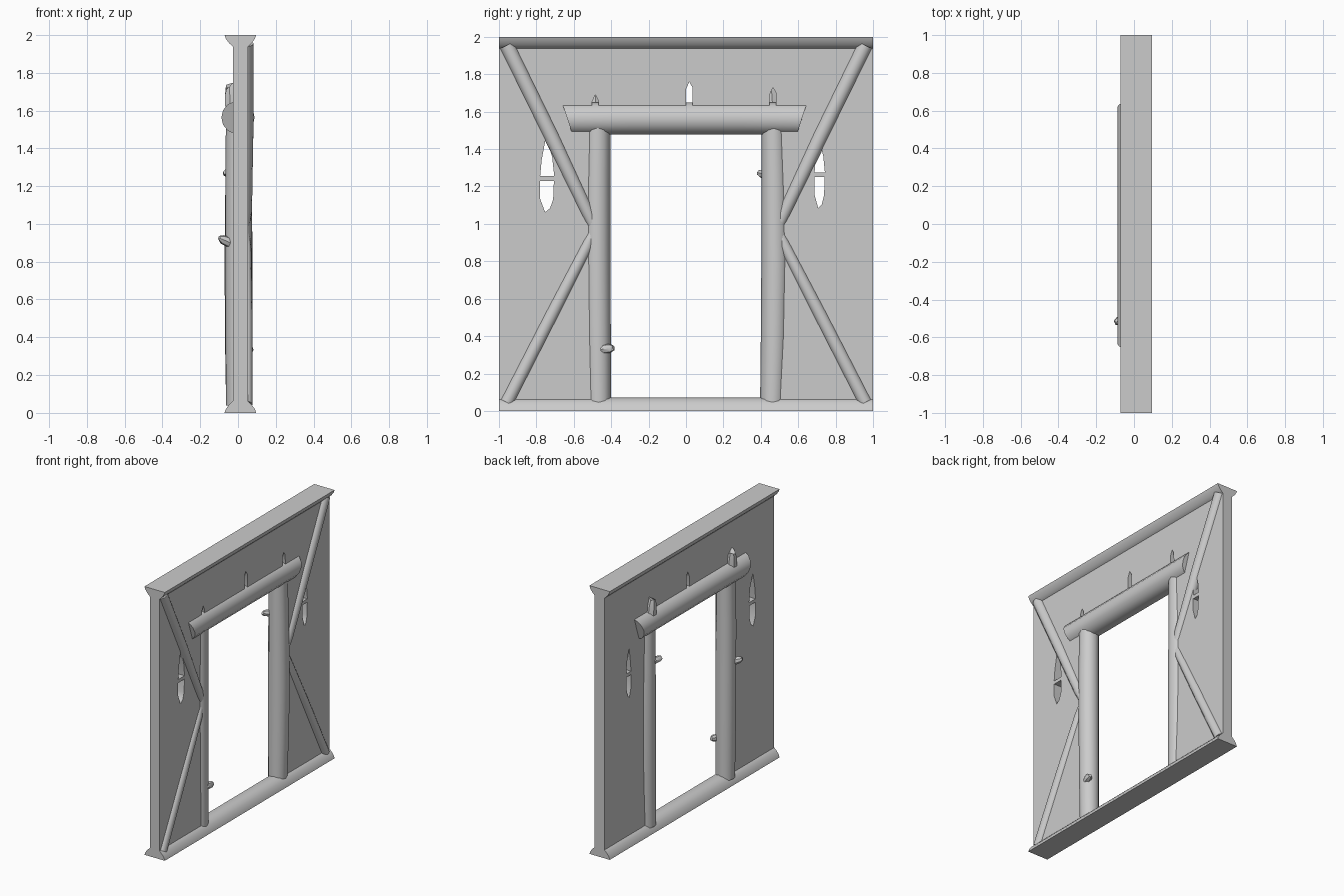
import bpy, bmesh, math, random
from mathutils import Vector

if "Cube" in bpy.data.objects:
    bpy.data.objects.remove(bpy.data.objects["Cube"])
random.seed(4)

GREY = bpy.data.materials.new("plain_grey")
GREY.diffuse_color = (0.6, 0.6, 0.6, 1)
GREY.use_nodes = True
GREY.node_tree.nodes["Principled BSDF"].inputs["Base Color"].default_value = GREY.diffuse_color


def finish(ob, angle=40):
    ob.data.materials.clear()
    ob.data.materials.append(GREY)
    bpy.ops.object.select_all(action='DESELECT')
    ob.select_set(True)
    bpy.context.view_layer.objects.active = ob
    bpy.ops.object.shade_smooth_by_angle(angle=math.radians(angle))


def log(name, path, sides=12, shear=0.0, jag=0.0):
    """Round log along path points (x, y, z, radius); shear slants the ends, jag chips the tip."""
    bm = bmesh.new()
    pts = [Vector(p[:3]) for p in path]
    d = (pts[-1] - pts[0]).normalized()
    u = Vector((1, 0, 0)) if abs(d.x) < 0.9 else Vector((0, 0, 1))
    u = (u - d * u.dot(d)).normalized()
    v = d.cross(u)
    rings = []
    for i, (c, p) in enumerate(zip(pts, path)):
        ring = []
        for k in range(sides):
            a = 2 * math.pi * k / sides
            off = (u * math.cos(a) + v * math.sin(a)) * p[3]
            co = c + off
            if shear and i in (0, len(path) - 1):
                co += d * off.z * shear * (-1 if i == 0 else 1)
            if jag and i == len(path) - 1:
                co += d * random.uniform(-jag, jag)
            ring.append(bm.verts.new(co))
        rings.append(ring)
    for a, b in zip(rings, rings[1:]):
        for k in range(sides):
            n = (k + 1) % sides
            bm.faces.new((a[k], a[n], b[n], b[k]))
    bm.faces.new(rings[0])
    bm.faces.new(rings[-1])
    bmesh.ops.recalc_face_normals(bm, faces=bm.faces)
    me = bpy.data.meshes.new(name)
    bm.to_mesh(me)
    bm.free()
    ob = bpy.data.objects.new(name, me)
    bpy.context.collection.objects.link(ob)
    finish(ob)
    return ob


def plate(name, outlines, depth, loc, rot):
    """Extruded flat outline; any further outlines become holes."""
    cu = bpy.data.curves.new(name, 'CURVE')
    cu.dimensions, cu.fill_mode, cu.extrude = '2D', 'BOTH', depth / 2
    for pts in outlines:
        s = cu.splines.new('POLY')
        s.points.add(len(pts) - 1)
        for q, p in zip(s.points, pts):
            q.co = (p[0], p[1], 0, 1)
        s.use_cyclic_u = True
    ob = bpy.data.objects.new(name, cu)
    bpy.context.collection.objects.link(ob)
    ob.location, ob.rotation_euler = loc, rot
    bpy.ops.object.select_all(action='DESELECT')
    ob.select_set(True)
    bpy.context.view_layer.objects.active = ob
    bpy.ops.object.convert(target='MESH')
    ob = bpy.context.object
    finish(ob, 35)
    return ob


# wall panel with doorway, split leaf-shaped windows and small slots over the lintel
def leaf(y, w, z0, bar0, bar1, z1):
    h = w / 2
    low = [(y - h, bar0), (y - h, z0 + .07), (y - h * .3, z0), (y + h * .4, z0 + .02),
           (y + h * .85, z0 + .07), (y + h * .95, bar0)]
    top = [(y - h, bar1), (y - h * .8, z1 - .12), (y - h * .2, z1),
           (y + h * .7, z1 - .1), (y + h, bar1)]
    return [low, top]


holes = [[(-.45, .03), (-.45, 1.55), (.45, 1.55), (.45, .03)]]
holes += leaf(-.742, .075, 1.063, 1.23, 1.255, 1.46)
holes += leaf(.715, .055, 1.085, 1.25, 1.276, 1.46)
for y, top in ((-.485, 1.69), (.018, 1.76), (.465, 1.73)):
    holes.append([(y - .018, 1.6), (y - .018, top - .04), (y, top), (y + .016, top - .03), (y + .018, 1.6)])
wall = [(-1, .01), (1, .01), (1, 1.99), (-1, 1.99)]
plate("wall_panel", [wall] + holes, .08, (.0125, 0, 0), (math.pi / 2, 0, math.pi / 2))

# half-round sill and head beams
half = [(.084, 0), (.077, .02), (.06, .043), (.04, .062), (0, .073)]
profile = half + [(-x, z) for x, z in reversed(half[:-1])]
for name, base, sign in (("sill_beam", 0, 1), ("head_beam", 2, -1)):
    plate(name, [[(x, z * sign) for x, z in profile]], 2, (.0125, 0, base), (math.pi / 2, 0, 0))

# door posts, slightly crooked
log("left_post", [(.003, -.467, .04, .066), (.003, -.471, .4, .069), (.003, -.474, .8, .07),
                  (.003, -.475, 1.2, .07), (.003, -.471, 1.57, .067)])
log("right_post", [(.003, .462, .04, .066), (.003, .472, .4, .072), (.003, .477, .8, .074),
                   (.003, .474, 1.2, .07), (.003, .468, 1.57, .064)])

# lintel with slanted ends
log("lintel", [(0, -.635, 1.563, .088), (0, -.3, 1.563, .088), (0, .3, 1.563, .088),
               (0, .62, 1.563, .088)], sides=14, shear=.33)

# chipped pegs on top of the lintel
log("left_peg", [(-.03, -.485, 1.58, .04), (-.035, -.485, 1.68, .038), (-.04, -.482, 1.73, .026)], 7, jag=.02)
log("right_peg", [(-.03, .465, 1.58, .04), (-.035, .46, 1.68, .038), (-.04, .455, 1.735, .026)], 7, jag=.02)

# diagonal braces on the +x side
for side, s in (("left", -1), ("right", 1)):
    log(side + "_upper_brace", [(.04, s * .958, 1.955, .042), (.04, s * .72, 1.47, .041),
                                (.038, s * .53, 1.07, .036), (.034, s * .492, .98, .028)])
    log(side + "_lower_brace", [(.04, s * .958, .045, .037), (.04, s * .72, .51, .036),
                                (.038, s * .53, .88, .032), (.034, s * .495, .96, .026)])

# broken branch stubs on the posts
log("stub_low", [(.045, -.45, .33, .026), (.06, -.405, .335, .024), (.063, -.388, .338, .014)], 7, jag=.004)
log("stub_middle", [(-.04, -.5, .9, .028), (-.082, -.515, .918, .024), (-.098, -.522, .925, .013)], 7, jag=.004)
log("stub_high", [(-.04, .44, 1.26, .026), (-.06, .4, 1.27, .022), (-.066, .385, 1.275, .013)], 7, jag=.004)
